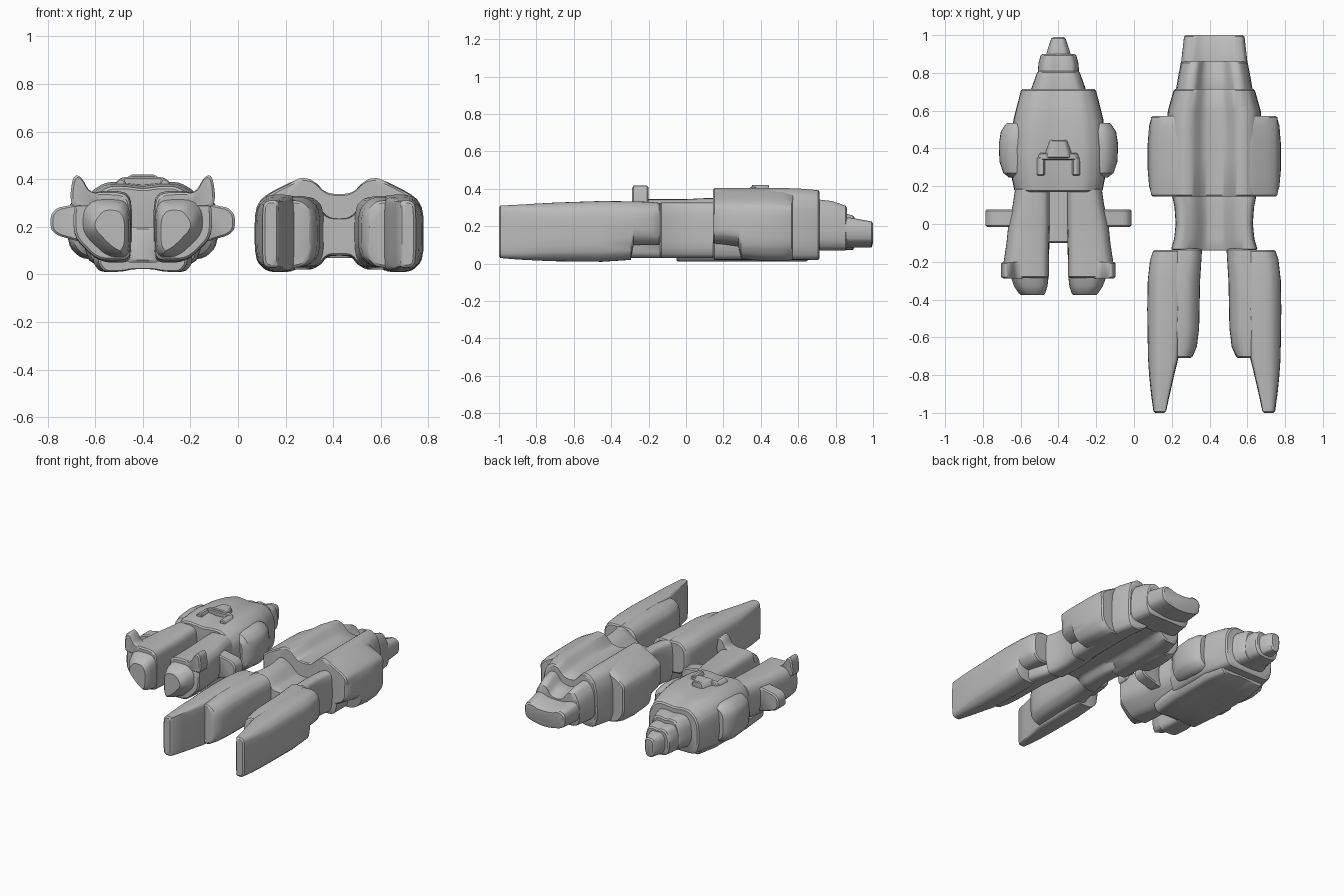
import bpy, bmesh

if "Cube" in bpy.data.objects:
    bpy.data.objects.remove(bpy.data.objects["Cube"])

hull_grey = bpy.data.materials.new("hull_grey")
hull_grey.diffuse_color = (0.5, 0.5, 0.5, 1)
hull_grey.use_nodes = True
hull_grey.node_tree.nodes["Principled BSDF"].inputs["Base Color"].default_value = hull_grey.diffuse_color


def soften(pts, passes=2, cut=0.2):
    """Round the corners of a closed outline by cutting them."""
    for i in range(passes):
        out = []
        for (ax, az), (bx, bz) in zip(pts, pts[1:] + pts[:1]):
            out += [(ax + (bx - ax) * t, az + (bz - az) * t) for t in (cut, 1 - cut)]
        pts = out
    return pts


def block(x0, x1, z0, z1, outer=0.25, inner=0.12):
    """Eight-sided section with larger chamfers on the outer side."""
    w, h = x1 - x0, z1 - z0
    a, b = outer * w, inner * w
    c, d = min(a, 0.25 * h), min(b, 0.2 * h)
    return [(x0 + b, z1), (x1 - a, z1), (x1, z1 - c), (x1, z0 + c),
            (x1 - a, z0), (x0 + b, z0), (x0, z0 + d), (x0, z1 - d)]


def whole(half):
    """Full symmetric outline from a half, listed top to bottom."""
    return half + [(-x, z) for x, z in reversed(half) if x > 1e-5]


def loft(name, cx, sections, mirror=False, rim=0.01):
    """Skin sections (y, outline) along y, with small rounded end rims."""
    rings = [(y, soften(p)) for y, p in sections]

    def small(ring):
        n = len(ring)
        xs, zs = [p[0] for p in ring], [p[1] for p in ring]
        mx, mz = sum(xs) / n, sum(zs) / n
        fx = 1 - rim / max(max(xs) - mx, 0.03)
        fz = 1 - rim / max(max(zs) - mz, 0.03)
        return [(mx + (x - mx) * fx, mz + (z - mz) * fz) for x, z in ring]

    first, last = rings[0], rings[-1]
    rings = ([(first[0], small(first[1])), (first[0] + rim * 0.8, first[1])] + rings[1:-1]
             + [(last[0] - rim * 0.8, last[1]), (last[0], small(last[1]))])
    bm = bmesh.new()
    loops = [[bm.verts.new((x, y, z)) for x, z in ring] for y, ring in rings]
    n = len(loops[0])
    for a, b in zip(loops, loops[1:]):
        for i in range(n):
            j = (i + 1) % n
            bm.faces.new((a[i], a[j], b[j], b[i]))
    bm.faces.new(loops[0])
    bm.faces.new(loops[-1])
    bmesh.ops.recalc_face_normals(bm, faces=bm.faces)
    me = bpy.data.meshes.new(name)
    bm.to_mesh(me)
    bm.free()
    me.materials.append(hull_grey)
    ob = bpy.data.objects.new(name, me)
    bpy.context.collection.objects.link(ob)
    ob.location.x = cx
    bpy.ops.object.select_all(action='DESELECT')
    ob.select_set(True)
    bpy.context.view_layer.objects.active = ob
    bpy.ops.object.shade_smooth_by_angle(angle=0.6)
    if mirror:
        ob.modifiers.new("mirror", 'MIRROR')
    return ob


def blocks(name, cx, rows, outer=0.25, inner=0.12):
    """Mirrored pair of parts from rows (y, x0, x1, z0, z1)."""
    return loft(name, cx, [(r[0], block(*r[1:], outer, inner)) for r in rows], True)


def scaled(half, sx, top=0.0):
    """Widen a half outline and raise its upper points."""
    return whole([(x * sx, z + (top if z > 0.2 else 0)) for x, z in half])


# ---------- long ship ----------
L = 0.425
blocks("long_prong", L, [
    (-1.0, .255, .322, .03, .31), (-.9, .235, .335, .022, .315), (-.8, .212, .345, .017, .321),
    (-.71, .19, .351, .013, .326), (-.45, .18, .355, .01, .335), (-.295, .18, .352, .02, .333),
    (-.28, .18, .35, .10, .333), (-.19, .18, .34, .10, .33), (-.137, .18, .325, .10, .325)], .3)
blocks("prong_inner_block", L, [
    (-.71, .115, .26, .03, .31), (-.65, .092, .26, .03, .315), (-.55, .08, .26, .03, .325),
    (-.3, .075, .26, .03, .33), (-.13, .065, .21, .03, .325)], .15, .3)

# Narrow saddle-shaped waist
waist = [(0, .235), (.05, .24), (.11, .305), (.17, .33), (.205, .315), (.215, .26),
         (.215, .09), (.19, .03), (.09, .03), (.05, .08), (0, .08)]
loft("long_waist", L, [(-.14, scaled(waist, 1.06)), (-.08, scaled(waist, .99)),
                       (0, scaled(waist, .95)), (.09, scaled(waist, .98)), (.2, scaled(waist, 1.08))])

# Twin-humped main hull
hull = [(0, .335), (.06, .345), (.115, .4), (.165, .407), (.22, .375), (.25, .3), (.255, .1),
        (.23, .02), (.12, .02), (.06, .075), (0, .08)]
loft("long_hull", L, [(.145, scaled(hull, 1)), (.35, scaled(hull, 1)), (.5, scaled(hull, 1)),
                      (.6, scaled(hull, .97, -.003)), (.715, scaled(hull, .85, -.012))])


# Side pods with sloping shoulders
def pod(w, z0, zt):
    return [(.12, zt), (.18, zt), (.29, zt - .055), (.335, zt - .09), (w, zt - .15),
            (w, max(.1, z0 + .06)), (w - .04, z0 + .02), (w - .1, z0), (.18, z0 + .005), (.12, z0 + .05)]


loft("long_side_pod", L, [(.145, pod(.33, .10, .395)), (.2, pod(.345, .10, .4)), (.28, pod(.352, .09, .4)),
                          (.295, pod(.353, .025, .4)), (.42, pod(.353, .012, .4)),
                          (.52, pod(.345, .012, .395)), (.573, pod(.332, .018, .385))], True)

# Stepped tail
tail = [(0, .27), (.06, .285), (.1, .345), (.15, .345), (.19, .28), (.2, .13), (.17, .07), (0, .07)]
loft("long_tail_step", L, [(.68, scaled(tail, 1.05)), (.78, scaled(tail, .97, -.01)),
                           (.86, scaled(tail, .9, -.035))])
plate = [(0, .225), (.07, .23), (.12, .25), (.165, .24), (.18, .19), (.17, .11), (0, .08)]
loft("long_tail_plate", L, [(.8, whole(plate)), (.87, scaled(plate, .98)), (1.0, scaled(plate, .9, -.022))])

# ---------- short ship ----------
S = -0.4


# Forked bow with slanted lower outer corner
def bow(x0, x1, z0, z1):
    return [(x0 + .03, z1), (x1 - .04, z1), (x1, z1 - .05), (x1, z0 + .1), (x1 - .08, z0 + .02),
            (x1 - .12, z0), (x0 + .02, z0), (x0, z0 + .03), (x0, z1 - .04)]


loft("short_bow_prong", S, [(-.285, bow(.05, .29, .06, .345)), (-.2, bow(.05, .29, .055, .345)),
                            (-.1, bow(.048, .275, .05, .345)), (.0, bow(.045, .265, .05, .345)),
                            (.1, bow(.045, .242, .04, .35)), (.19, bow(.045, .23, .04, .35))], True)
loft("short_bow_tip", S, [(-.375, bow(.07, .21, .09, .28)), (-.33, bow(.058, .235, .08, .305)),
                          (-.25, bow(.05, .26, .07, .32))], True)

# Bow horns and side fins
horn = [(.17, .335), (.225, .35), (.255, .405), (.28, .42), (.295, .4), (.305, .33), (.295, .28), (.2, .28)]
loft("bow_horn", S, [(-.288, horn), (-.2, horn)], True)
fin = [(.2, .31), (.31, .29), (.36, .28), (.387, .25), (.387, .19), (.36, .165), (.31, .15), (.2, .12)]
loft("side_fin", S, [(-.015, fin), (.03, fin), (.078, fin)], True)

# Floor between the prongs
floor = [(0, .2), (.08, .2), (.08, .05), (0, .05)]
loft("short_fork_floor", S, [(-.1, whole(floor)), (.25, whole(floor))])

# Main hull with keel below
body = [(0, .36), (.08, .37), (.15, .37), (.21, .335), (.245, .28), (.25, .13), (.225, .06),
        (.19, .04), (0, .04)]
loft("short_hull", S, [(.17, scaled(body, .94)), (.25, scaled(body, 1, .01)), (.4, scaled(body, 1.02, .018)),
                       (.55, scaled(body, .96, .01)), (.63, scaled(body, .88)), (.715, scaled(body, .8, -.02))])
keel = [(0, .1), (.2, .1), (.21, .05), (.18, .01), (.1, .012), (.05, .022), (0, .022)]
loft("short_keel", S, [(-.05, scaled(keel, .9)), (.15, scaled(keel, 1)), (.5, scaled(keel, 1)),
                       (.65, scaled(keel, .85))])
blocks("short_side_pod", S, [
    (.245, .17, .27, .10, .31), (.27, .16, .292, .08, .33), (.33, .15, .312, .07, .34),
    (.42, .15, .316, .065, .345), (.49, .15, .305, .07, .34), (.535, .16, .28, .085, .325)], .35)

# Stepped stern
step = [(0, .3), (.06, .31), (.11, .3), (.14, .25), (.145, .14), (.11, .08), (0, .07)]
loft("stern_step", S, [(.67, scaled(step, 1.1)), (.75, scaled(step, .92)), (.81, scaled(step, .79, -.01))])
loft("stern_block", S, [(.75, scaled(step, .78, -.04)), (.85, scaled(step, .74, -.04)),
                        (.9, scaled(step, .66, -.05))])
tip = [(0, .235), (.04, .235), (.065, .2), (.065, .13), (.045, .09), (0, .085)]
loft("stern_tip", S, [(.85, scaled(tip, 1.15)), (.92, scaled(tip, .9)), (.99, scaled(tip, .58, -.015))])

# Command tower: wedge, bridge and two arms
tower = [(0, .42), (.055, .42), (.075, .39), (.085, .35), (0, .35)]
loft("tower_wedge", S, [(.35, scaled(tower, 1)), (.4, scaled(tower, .8)), (.445, scaled(tower, .6))], rim=.006)
bridge = [(0, .41), (.085, .41), (.11, .39), (.115, .34), (0, .34)]
loft("tower_bridge", S, [(.34, whole(bridge)), (.375, scaled(bridge, .95))], rim=.006)
arm = [(.075, .405), (.105, .4), (.125, .36), (.12, .33), (.065, .33)]
loft("tower_arm", S, [(.258, arm), (.355, arm)], True, .006)
